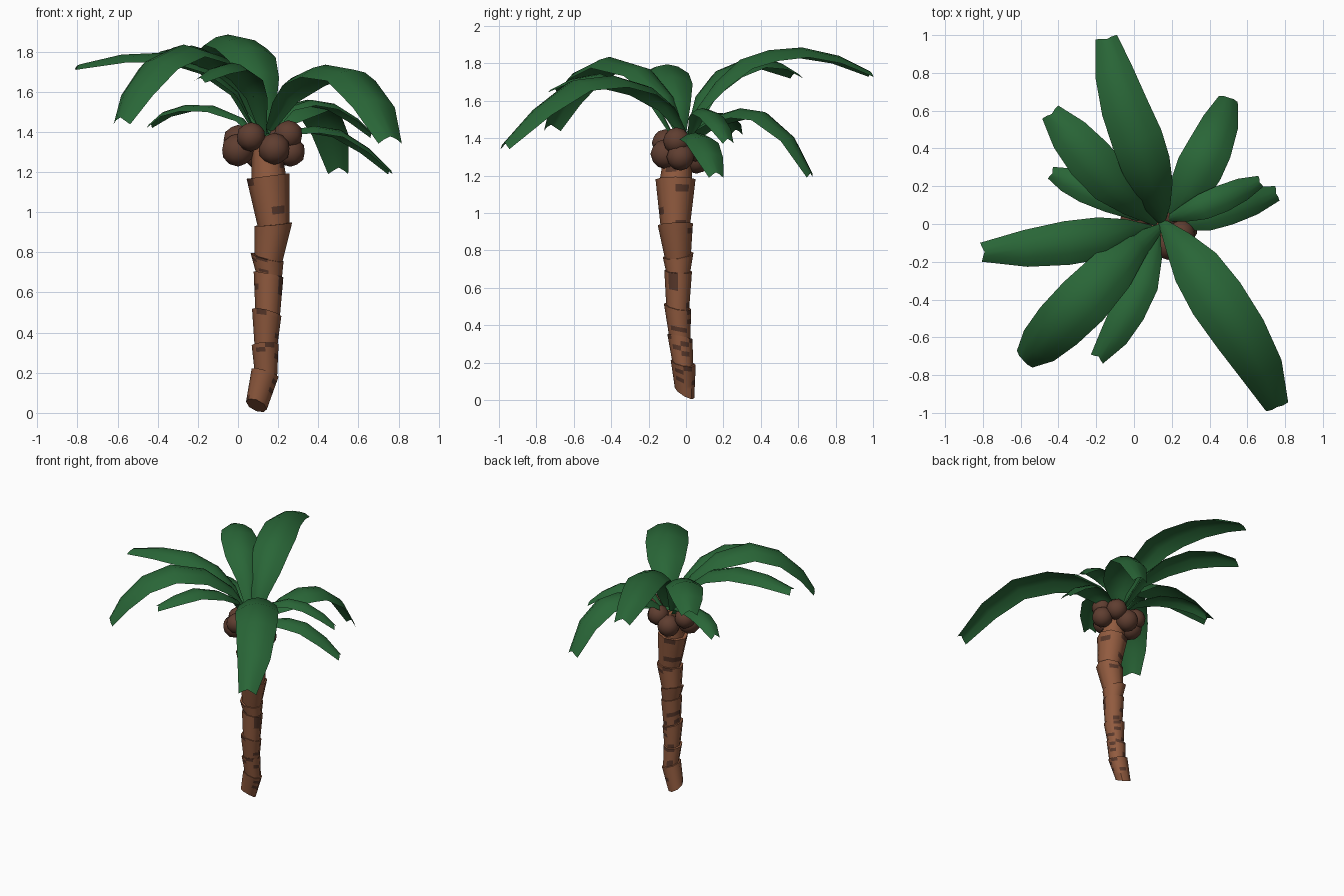
import bpy, bmesh, math, random
from mathutils import Vector

if "Cube" in bpy.data.objects:
    bpy.data.objects.remove(bpy.data.objects["Cube"])

random.seed(4)


def material(name, rgb):
    m = bpy.data.materials.new(name)
    m.diffuse_color = (*rgb, 1)
    m.use_nodes = True
    m.node_tree.nodes["Principled BSDF"].inputs["Base Color"].default_value = m.diffuse_color
    return m


GREEN = material("leaf green", (0.022, 0.132, 0.038))
BARK = material("bark brown", (0.285, 0.105, 0.05))
DARK = material("dark bark", (0.10, 0.04, 0.024))
NUT = material("coconut brown", (0.115, 0.048, 0.03))


def finish(name, bm, mats, smooth):
    bm.normal_update()
    me = bpy.data.meshes.new(name)
    bm.to_mesh(me)
    bm.free()
    ob = bpy.data.objects.new(name, me)
    bpy.context.collection.objects.link(ob)
    for m in mats:
        me.materials.append(m)
    bpy.context.view_layer.objects.active = ob
    ob.select_set(True)
    bpy.ops.object.shade_smooth_by_angle(angle=math.radians(smooth))
    ob.select_set(False)
    return ob


# Trunk: flared segments, each ring = (x, y, z, radius, slope in x, slope in y)
SIDES, BANDS = 8, 7


def trunk_segment(name, a, b, dark_chance):
    bm = bmesh.new()
    rings = []
    for k in range(BANDS + 1):
        x, y, z, r, sx, sy = (p + (q - p) * k / BANDS for p, q in zip(a, b))
        ring = []
        for i in range(SIDES):
            ang = math.tau * i / SIDES
            dx, dy = r * math.cos(ang), r * math.sin(ang)
            ring.append(bm.verts.new((x + dx, y + dy, z + sx * dx + sy * dy)))
        rings.append(ring)
    for lo, hi in zip(rings, rings[1:]):
        for i in range(SIDES):
            j = (i + 1) % SIDES
            f = bm.faces.new((lo[i], lo[j], hi[j], hi[i]))
            f.material_index = int(random.random() < dark_chance)
    bm.faces.new(rings[0][::-1])
    bm.faces.new(rings[-1])
    finish(name, bm, [BARK, DARK], 50)


tops = [
    (0.135, -0.015, 0.20, 0.067, -0.30, -0.20),
    (0.135, -0.033, 0.34, 0.067, 0.05, -0.20),
    (0.143, -0.045, 0.50, 0.073, -0.25, -0.20),
    (0.152, -0.042, 0.69, 0.074, -0.20, -0.05),
    (0.145, -0.042, 0.775, 0.082, -0.25, 0.15),
    (0.176, -0.057, 0.94, 0.094, 0.10, 0.05),
    (0.150, -0.056, 1.18, 0.107, 0.13, 0.00),
    (0.140, -0.040, 1.36, 0.070, 0.00, 0.00),
]
start = (0.092, -0.008, 0.037, 0.052, -0.35, -0.55)
for n, top in enumerate(tops):
    trunk_segment(f"trunk_segment_{n + 1}", start, top, 0.1)
    start = (top[0] + 0.004, top[1], top[2] - 0.025, top[3] * 0.82, top[4], top[5])

# Coconuts: faceted balls clustered around the crown
nuts = [(0.0, -0.04, 1.31, .083), (0.065, -0.11, 1.375, .073), (0.18, -0.11, 1.315, .08),
        (0.25, -0.05, 1.385, .073), (0.262, -0.03, 1.30, .074), (0.0, 0.01, 1.36, .075),
        (0.11, 0.055, 1.29, .08), (0.2, 0.05, 1.35, .075)]
for n, (x, y, z, r) in enumerate(nuts):
    bm = bmesh.new()
    bmesh.ops.create_icosphere(bm, subdivisions=2, radius=r)
    for v in bm.verts:
        v.co += Vector((x, y, z))
    finish(f"coconut_{n + 1}", bm, [NUT], 45)


# Fronds: arched blade swept along a ridge line, edges drooping, notched tip
def sample(values, t):
    f = t * (len(values) - 1)
    i = min(int(f), len(values) - 2)
    return values[i] + (values[i + 1] - values[i]) * (f - i)


BLADE = [0.13, 0.52, 0.87, 1.0, 0.95, 0.78, 0.42]


def frond(name, width, ridge):
    pts = [Vector(p) for p in ridge]
    bm = bmesh.new()
    rows = []
    last = len(pts) - 1
    for k, p in enumerate(pts):
        d = pts[min(k + 1, last)] - pts[max(k - 1, 0)]
        side = Vector((-d.y, d.x, 0)).normalized()
        up = d.normalized().cross(side)
        half = width / 2 * sample(BLADE, k / last)
        row = []
        for u in (-1, -0.5, 0, 0.5, 1):
            co = p + side * half * u - up * half * 0.42 * u * u
            if k == last:
                co -= d.normalized() * 0.025 * (1 - abs(u))
            row.append(bm.verts.new(co))
        rows.append(row)
    for a, b in zip(rows, rows[1:]):
        for i in range(4):
            bm.faces.new((a[i], b[i], b[i + 1], a[i + 1]))
    finish(name, bm, [GREEN], 40)


frond("back_frond", 0.28, [(.15, 0, 1.38), (.135, .06, 1.56), (.11, .16, 1.70), (.07, .29, 1.82),
      (.02, .44, 1.87), (-.05, .62, 1.885), (-.11, .82, 1.84), (-.15, 1.0, 1.75)])
frond("back_right_frond", 0.25, [(.15, 0, 1.36), (.22, .08, 1.46), (.28, .16, 1.52), (.345, .29, 1.56),
      (.41, .42, 1.54), (.47, .57, 1.41), (.505, .68, 1.2)])
frond("back_left_frond", 0.26, [(.12, 0, 1.38), (.02, .09, 1.64), (-.1, .2, 1.77),
      (-.23, .34, 1.83), (-.35, .48, 1.81), (-.45, .6, 1.74)])
frond("left_frond", 0.24, [(.1, -.02, 1.38), (0, -.04, 1.6), (-.15, -.07, 1.73),
      (-.35, -.1, 1.795), (-.58, -.13, 1.785), (-.815, -.15, 1.73)])
frond("front_left_frond", 0.29, [(.15, -.01, 1.39), (.03, -.1, 1.63), (-.1, -.23, 1.78), (-.27, -.41, 1.835),
      (-.42, -.56, 1.76), (-.53, -.67, 1.61), (-.595, -.73, 1.45)])
frond("front_frond", 0.19, [(.13, -.05, 1.38), (.1, -.15, 1.58), (.05, -.3, 1.69),
      (-.03, -.46, 1.745), (-.11, -.6, 1.72), (-.2, -.72, 1.66)])
frond("front_right_frond", 0.30, [(.14, .02, 1.39), (.22, -.08, 1.57), (.315, -.21, 1.68), (.435, -.39, 1.735),
      (.575, -.6, 1.71), (.69, -.8, 1.56), (.765, -.985, 1.36)])
frond("right_upper_frond", 0.15, [(.16, .02, 1.38), (.25, .05, 1.52), (.36, .09, 1.56),
      (.48, .14, 1.54), (.59, .19, 1.47), (.68, .23, 1.38)])
frond("right_lower_frond", 0.19, [(.16, 0, 1.34), (.27, .02, 1.41), (.38, .05, 1.43),
      (.51, .09, 1.41), (.65, .13, 1.32), (.77, .165, 1.2)])
frond("left_lower_frond", 0.16, [(.12, 0, 1.35), (.02, .06, 1.47), (-.12, .13, 1.53),
      (-.26, .19, 1.535), (-.37, .24, 1.5), (-.45, .275, 1.43)])
